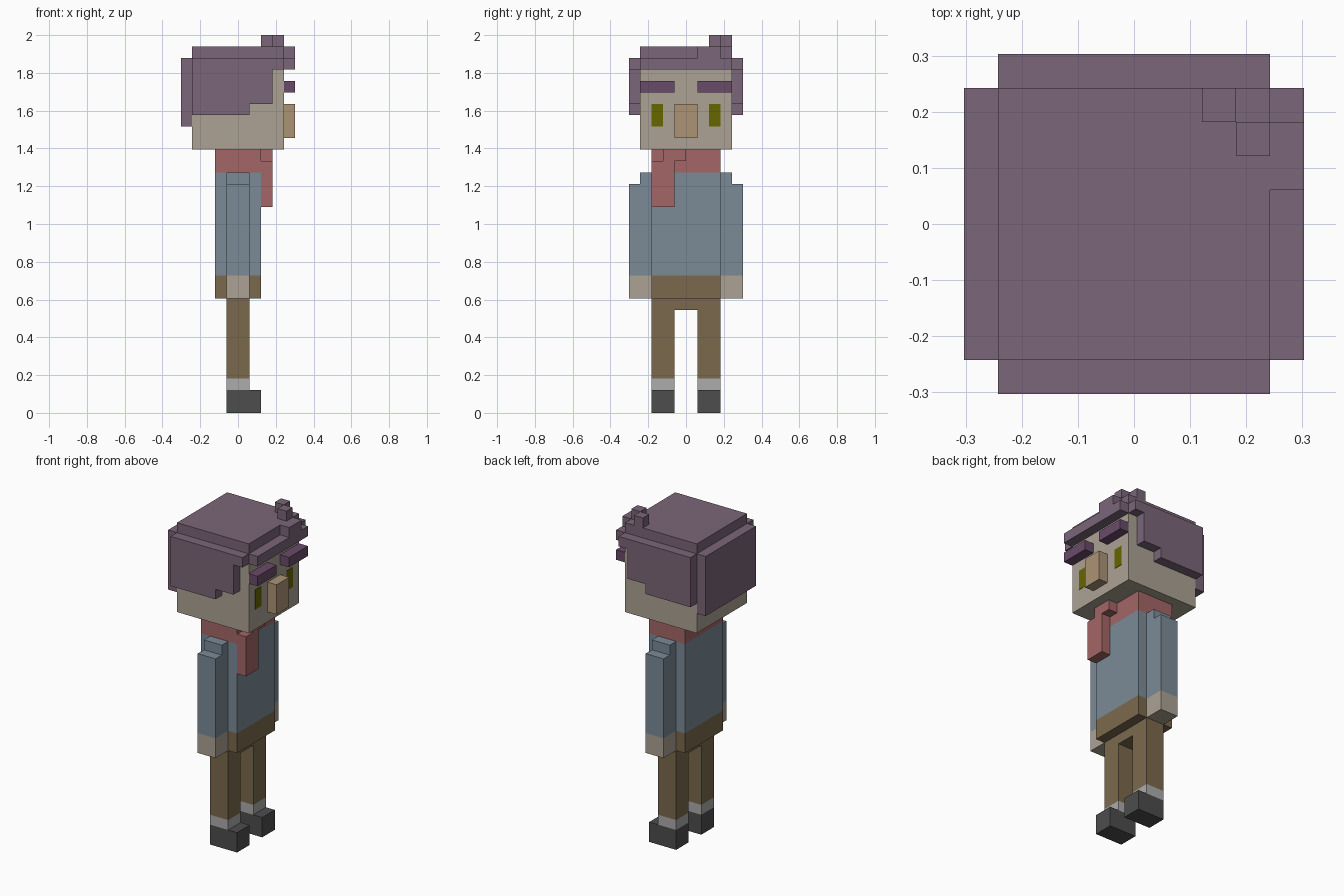
import bpy
import bmesh

if "Cube" in bpy.data.objects:
    bpy.data.objects.remove(bpy.data.objects["Cube"])

U = 2 / 33  # one voxel: the figure is 33 voxels tall


def material(name, hex_color):
    def linear(i):
        c = int(hex_color[i:i + 2], 16) / 255
        return c / 12.92 if c <= 0.04045 else ((c + 0.055) / 1.055) ** 2.4
    m = bpy.data.materials.new(name)
    m.diffuse_color = (linear(0), linear(2), linear(4), 1)
    m.use_nodes = True
    m.node_tree.nodes["Principled BSDF"].inputs["Base Color"].default_value = m.diffuse_color
    return m


HAIR = material("hair_purple", "7b6678")
BROW = material("brow_purple", "694b69")
SKIN = material("skin", "aca294")
NOSE = material("nose_tan", "ab9475")
EYE = material("eye_olive", "666600")
RED = material("scarf_red", "a46666")
BLUE = material("sweater_blue", "7b8b97")
BROWN = material("trouser_brown", "7b694d")
SOCK = material("sock_grey", "acacac")
SHOE = material("shoe_dark", "4d4d4d")


def part(name, mat, *boxes, mirror=False):
    """One object from voxel boxes (x0, x1, y0, y1, z0, z1), optionally mirrored across y."""
    bm = bmesh.new()
    for x0, x1, y0, y1, z0, z1 in boxes:
        for v in bmesh.ops.create_cube(bm, size=1)["verts"]:
            v.co = (U * (x1 if v.co.x > 0 else x0),
                    U * (y1 if v.co.y > 0 else y0),
                    U * (z1 if v.co.z > 0 else z0))
    mesh = bpy.data.meshes.new(name)
    bm.to_mesh(mesh)
    bm.free()
    mesh.materials.append(mat)
    obj = bpy.data.objects.new(name, mesh)
    bpy.context.collection.objects.link(obj)
    if mirror:
        mod = obj.modifiers.new("mirror", "MIRROR")
        mod.use_axis = (False, True, False)
        mod.use_mirror_merge = False
    return obj


# Head and face (the face looks along +x)
part("head", SKIN, (-4, 4, -4, 4, 23, 31))
part("nose", NOSE, (4, 5, -1, 1, 24, 27))
part("eyes", EYE, (3.9, 4.03, 2, 3, 25, 27), mirror=True)
part("eyebrows", BROW, (4, 5, 1, 4, 28, 29), mirror=True)

# Hair: cap, back, stepped sides, fringe and tuft
part("hair_cap", HAIR, (-4, 4, -4, 4, 31, 32))
part("hair_back", HAIR, (-5, -4, -4, 4, 25, 31))
part("hair_sides", HAIR, (-4, 1, 4, 5, 26, 27), (-4, 3, 4, 5, 27, 30),
     (-4, 4, 4, 5, 30, 31), mirror=True)
part("hair_fringe", HAIR, (4, 5, -4, 4, 30, 31), (4, 5, 1, 3, 31, 32))
part("hair_tuft", HAIR, (2, 3, 3, 4, 32, 33), (3, 4, 2, 3, 32, 33))

# Scarf with knot and hanging tail
part("scarf", RED, (-2, 2, -3, 3, 21, 23))
part("scarf_tail", RED, (2, 3, -2, 0, 22, 23), (2, 3, -3, -1, 18, 22))

# Body and arms
part("torso", BLUE, (-2, 2, -3, 3, 12, 21))
part("sleeves", BLUE, (-1, 1, 3, 5, 12, 20), (-1, 1, 3, 4, 20, 21), mirror=True)
part("hands", SKIN, (-1, 1, 3, 5, 10, 12), mirror=True)

# Trousers, socks and shoes
part("trouser_waist", BROWN, (-2, 2, -3, 3, 10, 12), (-1, 1, -1, 1, 9, 10))
part("trouser_legs", BROWN, (-1, 1, 1, 3, 3, 10), mirror=True)
part("socks", SOCK, (-1, 1, 1, 3, 2, 3), mirror=True)
part("shoes", SHOE, (-1, 2, 1, 3, 0, 2), mirror=True)
